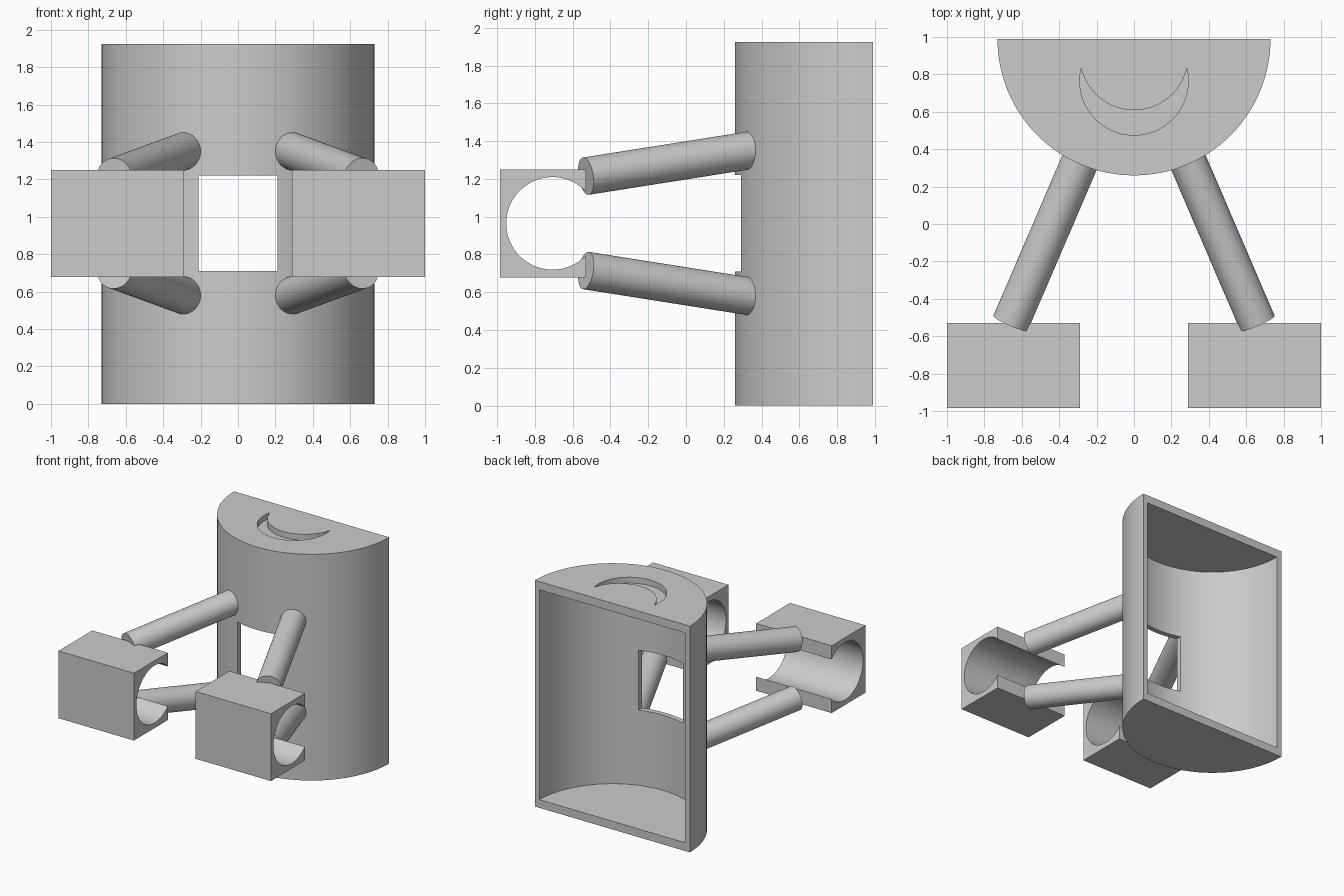
import bpy
import bmesh
import math
from mathutils import Vector, Matrix

cube = bpy.data.objects.get("Cube")
if cube:
    bpy.data.objects.remove(cube, do_unlink=True)

grey = bpy.data.materials.new("plain grey")
grey.use_nodes = True
GREY = (0.6, 0.6, 0.6, 1)
grey.diffuse_color = GREY
grey.node_tree.nodes["Principled BSDF"].inputs["Base Color"].default_value = GREY


def finish(name, bm):
    bmesh.ops.recalc_face_normals(bm, faces=bm.faces)
    mesh = bpy.data.meshes.new(name)
    bm.to_mesh(mesh)
    bm.free()
    mesh.materials.append(grey)
    ob = bpy.data.objects.new(name, mesh)
    bpy.context.collection.objects.link(ob)
    return ob


def box(name, lo, hi):
    lo, hi = Vector(lo), Vector(hi)
    bm = bmesh.new()
    bmesh.ops.create_cube(bm, size=1, matrix=Matrix.Translation((lo + hi) / 2)
                          @ Matrix.Diagonal((*(hi - lo), 1)))
    return finish(name, bm)


def rod(name, a, b, radius, sides=64):
    a, b = Vector(a), Vector(b)
    turn = (b - a).to_track_quat('Z', 'Y').to_matrix().to_4x4()
    bm = bmesh.new()
    bmesh.ops.create_cone(bm, cap_ends=True, segments=sides, radius1=radius,
                          radius2=radius, depth=(b - a).length,
                          matrix=Matrix.Translation((a + b) / 2) @ turn)
    return finish(name, bm)


def arc(cy, radius, start, end, steps=64):
    angles = [math.radians(start + (end - start) * i / steps) for i in range(steps + 1)]
    return [(radius * math.cos(t), cy + radius * math.sin(t)) for t in angles]


def prism(name, outline, z0, z1):
    bm = bmesh.new()
    face = bm.faces.new([bm.verts.new((x, y, z0)) for x, y in outline])
    top = bmesh.ops.extrude_face_region(bm, geom=[face])["geom"]
    bmesh.ops.translate(bm, vec=(0, 0, z1 - z0),
                        verts=[v for v in top if isinstance(v, bmesh.types.BMVert)])
    return finish(name, bm)


def cut(ob, cutter):
    mod = ob.modifiers.new("cut", 'BOOLEAN')
    mod.operation, mod.solver, mod.object = 'DIFFERENCE', 'EXACT', cutter
    bpy.context.view_layer.objects.active = ob
    bpy.ops.object.modifier_apply(modifier=mod.name)
    bpy.data.objects.remove(cutter, do_unlink=True)


def smooth(ob):
    bpy.ops.object.select_all(action='DESELECT')
    ob.select_set(True)
    bpy.context.view_layer.objects.active = ob
    bpy.ops.object.shade_smooth_by_angle(angle=math.radians(30))


BACK, RADIUS, HEIGHT, WALL, CAP = 0.99, 0.73, 1.925, 0.045, 0.07

# Half-round housing, open at the back
housing = prism("housing", arc(BACK, RADIUS, 180, 360), 0, HEIGHT)
inner = RADIUS - WALL
cavity = arc(BACK, inner, 180, 360) + [(inner, BACK + 0.1), (-inner, BACK + 0.1)]
cut(housing, prism("cavity_cutter", cavity, CAP, HEIGHT - CAP))

# Front window
cut(housing, box("window_cutter", (-0.21, 0.1, 0.71), (0.21, 0.6, 1.22)))

# Crescent recess in the top
horn = math.degrees(math.asin(0.067 / 0.29))
crescent = (arc(0.765, 0.29, 180 - horn, 360 + horn)
            + arc(0.899, 0.29, 360 - horn, 180 + horn)[1:-1])
cut(housing, prism("crescent_cutter", crescent, HEIGHT - 0.05, HEIGHT + 0.1))
smooth(housing)

MID = 0.965
for side, s in (("left", 1), ("right", -1)):
    # Grip block with an open-backed bore
    block = box(side + "_grip_block", (min(s * 0.29, s), -0.985, 0.677),
                (max(s * 0.29, s), -0.53, 1.25))
    cut(block, rod("bore_cutter", (s * 0.2, -0.707, MID), (s * 1.1, -0.707, MID), 0.245))
    smooth(block)
    # Struts from the housing to the block
    for level, k in (("upper", 1), ("lower", -1)):
        strut = rod(f"{side}_{level}_strut", (s * 0.66, -0.53, MID + k * 0.25),
                    (s * 0.284, 0.345, MID + k * 0.388), 0.1)
        smooth(strut)
